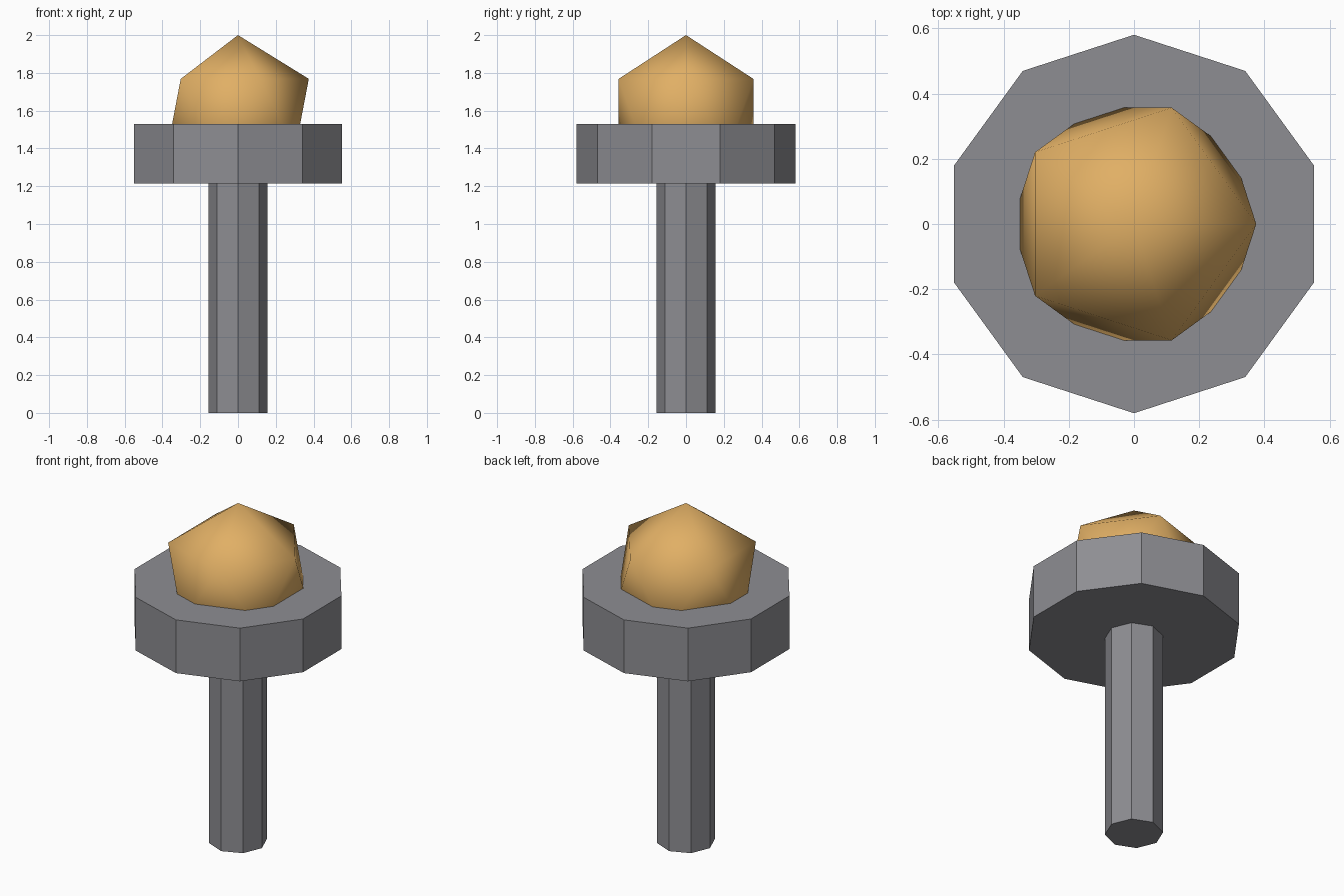
import bpy

if "Cube" in bpy.data.objects:
    bpy.data.objects.remove(bpy.data.objects["Cube"], do_unlink=True)


def material(name, colour):
    mat = bpy.data.materials.new(name)
    mat.use_nodes = True
    mat.diffuse_color = (*colour, 1)
    mat.node_tree.nodes["Principled BSDF"].inputs["Base Color"].default_value = (*colour, 1)
    return mat


def prism(name, sides, radius, bottom, top, mat):
    bpy.ops.mesh.primitive_cylinder_add(vertices=sides, radius=radius, depth=top - bottom,
                                        location=(0, 0, (bottom + top) / 2))
    obj = bpy.context.object
    obj.name = name
    obj.data.materials.append(mat)
    return obj


grey = material("steel grey", (0.27, 0.27, 0.29))
amber = material("amber", (0.75, 0.43, 0.13))

# Octagonal stem and ten-sided collar, both flat shaded
prism("stem", 8, 0.157, 0, 1.215, grey)
prism("collar", 10, 0.58, 1.215, 1.53, grey)

# Smooth-shaded icosahedral knob, partly sunk into the collar
knob_radius = 0.419
bpy.ops.mesh.primitive_ico_sphere_add(subdivisions=1, radius=knob_radius,
                                      location=(0, 0, 2 - knob_radius))
knob = bpy.context.object
knob.name = "knob"
knob.data.materials.append(amber)
bpy.ops.object.shade_smooth()
